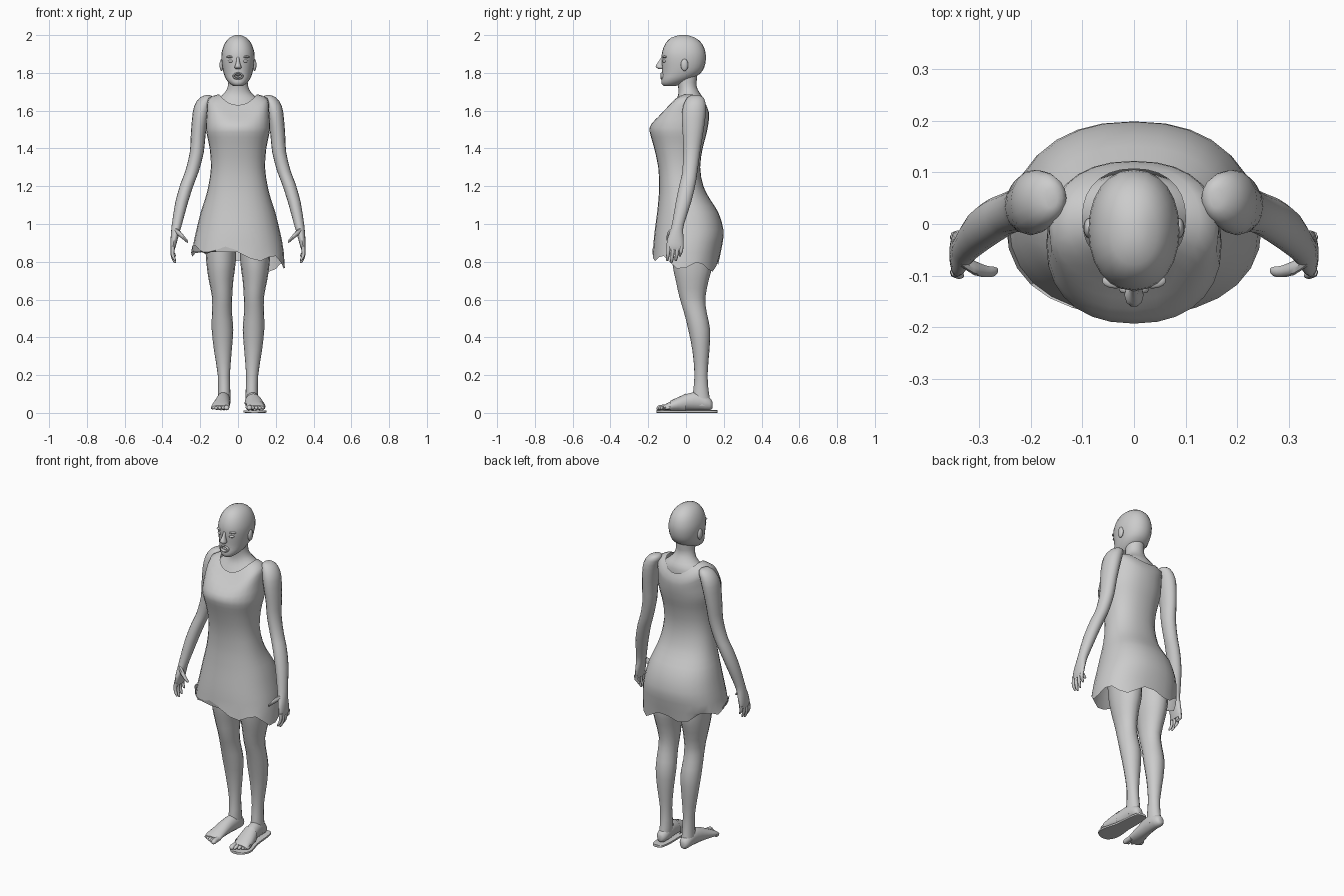
import bpy, bmesh, math
from mathutils import Vector, Matrix


def finish(name, bm, mirror=False):
    bmesh.ops.recalc_face_normals(bm, faces=bm.faces)
    me = bpy.data.meshes.new(name)
    bm.to_mesh(me)
    bm.free()
    ob = bpy.data.objects.new(name, me)
    bpy.context.collection.objects.link(ob)
    bpy.ops.object.select_all(action='DESELECT')
    ob.select_set(True)
    bpy.context.view_layer.objects.active = ob
    bpy.ops.object.shade_smooth_by_angle(angle=math.radians(50))
    if mirror:
        ob.modifiers.new("mirror", 'MIRROR').use_mirror_merge = False
    return ob


def spline(rings, k):
    """Catmull-Rom interpolation of the ring parameters."""
    R = [tuple(r) + (0,) * (6 - len(r)) for r in rings]
    out = []
    for i in range(len(R) - 1):
        p = [R[max(i - 1, 0)], R[i], R[i + 1], R[min(i + 2, len(R) - 1)]]
        for j in range(k):
            t = j / k
            out.append([0.5 * (2 * b + (c - a) * t + (2 * a - 5 * b + 4 * c - d) * t * t
                               + (3 * b - a - 3 * c + d) * t ** 3) for a, b, c, d in zip(*p)])
    return out + [list(R[-1])]


def loft(name, rings, n=16, plane='xy', power=1.0, k=2, caps=True, mirror=False, edge=None):
    """Skin rings (x, y, z, half width, half depth, side lift)."""
    bm = bmesh.new()
    loops = []
    for idx, (x, y, z, a, b, lift) in enumerate(spline(rings, k)):
        loop = []
        for i in range(n):
            t = 2 * math.pi * i / n
            c, s = math.cos(t), math.sin(t)
            u = a * math.copysign(abs(c) ** power, c)
            v = b * math.copysign(abs(s) ** power, s)
            off = {'xy': (u, v, lift * c * c), 'xz': (u, 0, v), 'yz': (0, u, v)}[plane]
            co = Vector((x, y, z)) + Vector(off)
            if edge and idx == 0:
                co.z = edge(co, t)
            loop.append(bm.verts.new(co))
        loops.append(loop)
    for A, B in zip(loops, loops[1:]):
        for i in range(n):
            bm.faces.new((A[i], A[(i + 1) % n], B[(i + 1) % n], B[i]))
    if caps:
        bm.faces.new(loops[0])
        bm.faces.new(loops[-1])
    return finish(name, bm, mirror)


def ball(name, loc, size, mirror=False, seg=14):
    bm = bmesh.new()
    bmesh.ops.create_uvsphere(bm, u_segments=seg, v_segments=8, radius=1)
    bm.transform(Matrix.Translation(loc) @ Matrix.Diagonal((*size, 1)))
    return finish(name, bm, mirror)


def fb(z, half, front, back, lift=0, x=0):
    """Ring given by its front and back y."""
    return (x, (front + back) / 2, z, half, (back - front) / 2, lift)


# dress with a wavy, slanted hem and scooped neckline
loft("dress", [
    fb(0.81, .248, -.178, .175), fb(0.90, .235, -.172, .194), fb(0.97, .22, -.165, .198),
    fb(1.06, .198, -.153, .172), fb(1.13, .175, -.146, .128), fb(1.20, .157, -.142, .092),
    fb(1.30, .143, -.147, .075), fb(1.40, .15, -.168, .088), fb(1.46, .162, -.185, .104),
    fb(1.51, .17, -.193, .115), fb(1.55, .165, -.165, .121, .05),
    fb(1.59, .157, -.122, .121, .075), fb(1.63, .10, -.085, .107, .057)],
    n=28, power=.88, caps=False,
    edge=lambda co, t: .82 - .16 * co.x - .15 * co.y + .025 * math.cos(6 * t + math.radians(240)))

# upper chest and neck
loft("chest_and_neck", [
    fb(1.50, .14, -.13, .095), fb(1.58, .145, -.098, .10), fb(1.63, .135, -.07, .099),
    fb(1.665, .105, -.048, .092), fb(1.695, .07, -.04, .072), fb(1.73, .054, -.042, .056),
    fb(1.77, .051, -.05, .058), fb(1.82, .05, -.05, .06)], n=20)

# head with an open mouth
head = loft("head", [
    (0, -.015, 2.0, .014, .02), (0, -.015, 1.986, .045, .064), (0, -.012, 1.955, .071, .097),
    (0, -.012, 1.91, .086, .115), (0, -.012, 1.87, .088, .117), (0, -.015, 1.83, .083, .112),
    (0, -.026, 1.795, .075, .1), (0, -.052, 1.765, .062, .078), (0, -.075, 1.742, .042, .054),
    (0, -.085, 1.731, .024, .032)], n=24, power=.93)
cut = ball("mouth_cutter", (0, -.13, 1.783), (.023, .03, .014))
cut.hide_render = True
mod = head.modifiers.new("mouth", 'BOOLEAN')
mod.operation, mod.object = 'DIFFERENCE', cut
bpy.context.view_layer.objects.active = head
bpy.ops.object.modifier_apply(modifier="mouth")
bpy.data.objects.remove(cut)

# lips, teeth and nose
bpy.ops.mesh.primitive_torus_add(major_segments=20, minor_segments=8, major_radius=.023,
                                 minor_radius=.006, location=(0, -.126, 1.783),
                                 rotation=(math.pi / 2, 0, 0))
lips = bpy.context.object
lips.name = "lips"
lips.scale = (1, .68, 1.3)
bpy.ops.object.shade_smooth()
for label, z in (("upper_teeth", 1.791), ("lower_teeth", 1.775)):
    ball(label, (0, -.108, z), (.017, .012, .005), seg=10)
loft("nose", [(0, -.122, 1.885, .007, .008), (0, -.132, 1.86, .009, .014),
              (0, -.139, 1.838, .016, .022), (0, -.137, 1.828, .019, .021),
              (0, -.132, 1.82, .012, .012)], n=10)

# eyes, brows and ears
ball("eye", (.036, -.113, 1.862), (.017, .012, .008), True)
ball("brow", (.036, -.11, 1.885), (.026, .015, .007), True)
ball("ear", (.087, -.008, 1.842), (.011, .02, .032), True)

# arms running into flat palms
loft("arm", [
    (.16, .05, 1.682, .012, .02), (.167, .05, 1.668, .036, .044), (.187, .045, 1.625, .045, .06),
    (.2, .04, 1.56, .043, .062), (.211, .036, 1.47, .039, .053), (.218, .03, 1.38, .037, .045),
    (.243, .021, 1.28, .036, .04), (.266, .01, 1.22, .036, .042), (.297, -.012, 1.12, .034, .041),
    (.323, -.042, 1.0, .027, .032), (.331, -.05, .96, .023, .035), (.338, -.056, .92, .019, .043),
    (.344, -.058, .88, .014, .045), (.345, -.058, .862, .009, .042)], mirror=True)

# fingers and thumb
for i, (y, tip) in enumerate([(-.092, .805), (-.069, .793), (-.046, .803), (-.024, .828)]):
    mid = (.875 + tip) / 2
    loft(f"finger_{i + 1}", [
        (.345, y, .88, .011, .011), (.347, y - .003, mid, .0095, .0095),
        (.338, y - .007, tip + .012, .008, .008), (.333, y - .008, tip, .004, .004)],
        n=8, mirror=True)
loft("thumb", [(.335, -.07, .965, .012, .016), (.31, -.085, .95, .014, .017),
               (.285, -.092, .925, .011, .012), (.27, -.092, .91, .009, .009),
               (.264, -.09, .905, .004, .004)], n=8, plane='yz', mirror=True)

# legs
loft("leg", [
    fb(.98, .085, -.08, .14, x=.095), fb(.80, .078, -.073, .142, x=.09),
    fb(.71, .066, -.056, .122, x=.09), fb(.61, .053, -.034, .102, x=.084),
    fb(.53, .053, -.01, .11, x=.085), fb(.44, .057, .012, .128, x=.082),
    fb(.33, .047, .034, .124, x=.08), fb(.20, .032, .045, .114, x=.075),
    fb(.10, .033, .036, .122, x=.073), fb(.04, .033, .03, .134, x=.075)], mirror=True)

# feet and toes
foot = [(.075, .14, .042, .012, .016), (.075, .125, .047, .029, .033), (.075, .07, .062, .036, .048),
        (.081, .01, .058, .038, .044), (.088, -.05, .045, .044, .031), (.093, -.095, .034, .048, .02),
        (.094, -.118, .028, .044, .012)]
loft("foot", foot, plane='xz', mirror=True)
for i in range(5):
    x, end, r = .06 + i * .0185, -.155 + .007 * i + .001 * i * i, .014 if i == 0 else .0095
    loft(f"toe_{i + 1}", [(x, -.09, .03, r, r), (x, end + .025, .029, r, r),
                          (x, end + .008, .026, r, r * .9), (x, end, .024, r * .5, r * .4)],
         n=8, plane='xz', mirror=True)

# single slipper on one foot
loft("slipper_sole", [
    (.078, .168, .007, .015, .007), (.078, .155, .007, .032, .007), (.078, .09, .007, .042, .007),
    (.083, .0, .007, .046, .007), (.09, -.08, .007, .062, .007), (.092, -.125, .007, .055, .007),
    (.088, -.148, .007, .035, .007), (.086, -.156, .007, .018, .007)],
    plane='xz', power=.35)
loft("slipper_strap", [(.081, .0, .052, .046, .05), (.087, -.04, .045, .05, .039),
                       (.092, -.085, .034, .054, .029)], plane='xz', n=20, caps=False)
